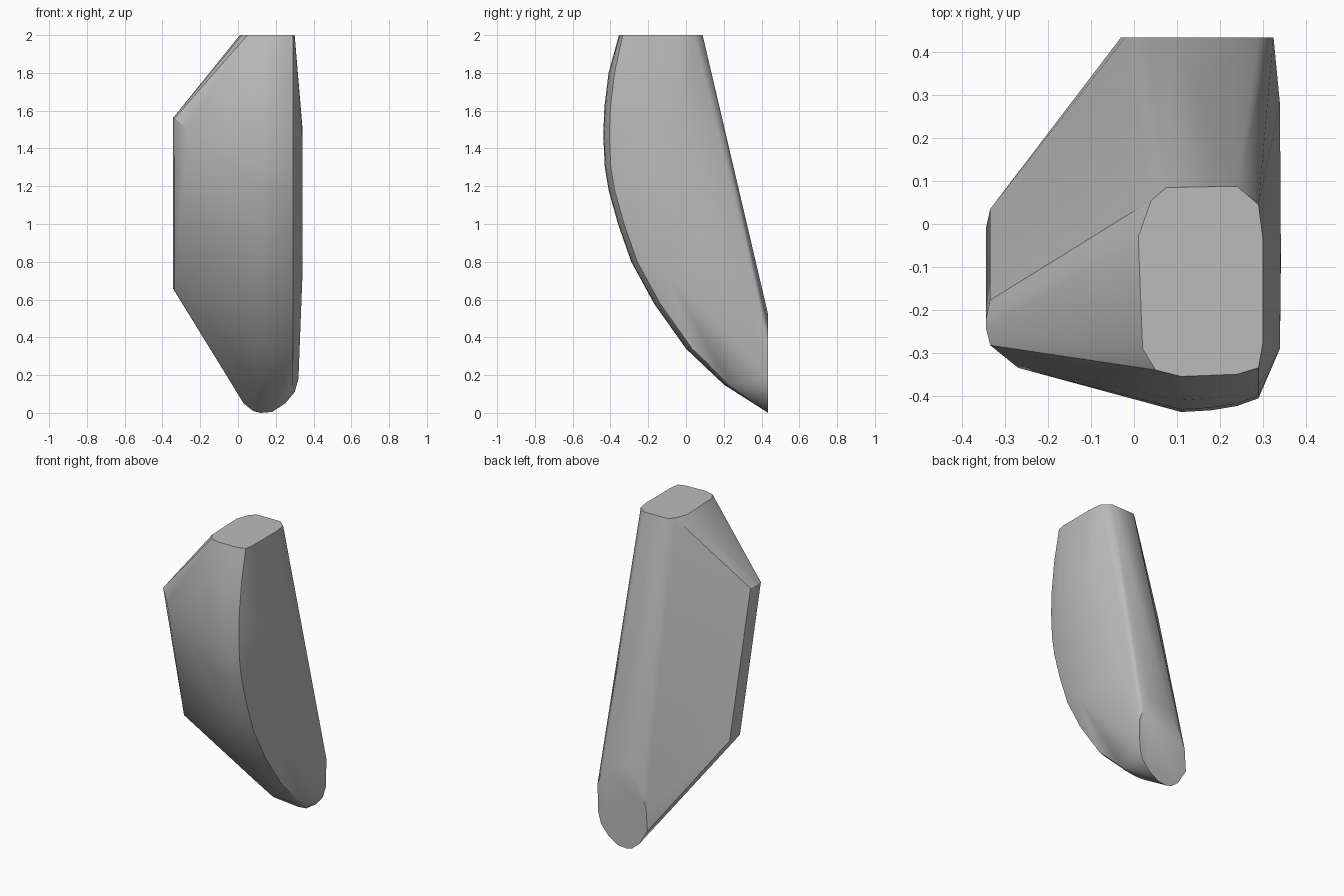
import bpy
import bmesh
import math

cube = bpy.data.objects.get("Cube")
if cube:
    bpy.data.objects.remove(cube, do_unlink=True)

# Flat rounded end at the top (x, y)
top_outline = [(.01, -.03), (.04, .055), (.075, .085), (.24, .088), (.29, .045), (.3, -.03),
               (.3, -.28), (.29, -.335), (.24, -.35), (.11, -.355), (.05, -.34), (.02, -.29)]
# Flat arched face at the back of the foot (x, z)
foot_outline = [(.03, .05), (.08, .01), (.12, 0), (.18, .005), (.25, .05), (.3, .11), (.32, .18),
                (.325, .36), (.29, .46), (.24, .52), (.09, .52), (.03, .42), (-.02, .3), (-.03, .15)]
# Curved front ridge (y, z), swept across several x positions
front_curve = [(-.41, 1.8), (-.432, 1.62), (-.438, 1.47), (-.43, 1.3), (-.41, 1.18),
               (-.36, 1), (-.29, .8), (-.17, .58), (0, .34), (.2, .15)]
front_rounding = [(.11, 0), (.18, .004), (.24, .014), (.29, .032)]
# Side flange cross-section (x, y), repeated along the back slope
flange_section = [(-.335, .035), (-.345, -.01), (-.345, -.03), (-.335, -.07)]

points = [(x, y, 2) for x, y in top_outline]
points += [(x, .435, z) for x, z in foot_outline]
points += [(x, y + dy, z) for y, z in front_curve for x, dy in front_rounding]
for z in (.66, 1.56):
    points += [(x, y - .236 * (z - .66), z) for x, y in flange_section]
points += [(-.27, -.335, 1.5)]
# Outer side wall
points += [(.34, -.29, 1.5), (.342, -.05, 1.5), (.342, -.1, .75), (.34, .28, .75)]


def hull_object(name, coords, material):
    bm = bmesh.new()
    for co in coords:
        bm.verts.new(co)
    result = bmesh.ops.convex_hull(bm, input=bm.verts[:])
    loose = [v for v in bm.verts if not v.link_faces]
    bmesh.ops.delete(bm, geom=loose, context='VERTS')
    bmesh.ops.dissolve_limit(bm, angle_limit=math.radians(1), verts=bm.verts[:], edges=bm.edges[:])
    bmesh.ops.recalc_face_normals(bm, faces=bm.faces[:])
    mesh = bpy.data.meshes.new(name)
    bm.to_mesh(mesh)
    bm.free()
    mesh.materials.append(material)
    obj = bpy.data.objects.new(name, mesh)
    bpy.context.collection.objects.link(obj)
    bpy.ops.object.select_all(action='DESELECT')
    obj.select_set(True)
    bpy.context.view_layer.objects.active = obj
    bpy.ops.object.shade_smooth_by_angle(angle=math.radians(30))
    return obj


grey = bpy.data.materials.new("plain_grey")
grey.use_nodes = True
colour = (.5, .5, .5, 1)
grey.diffuse_color = colour
grey.node_tree.nodes["Principled BSDF"].inputs["Base Color"].default_value = colour

hull_object("tapered_shell", points, grey)
